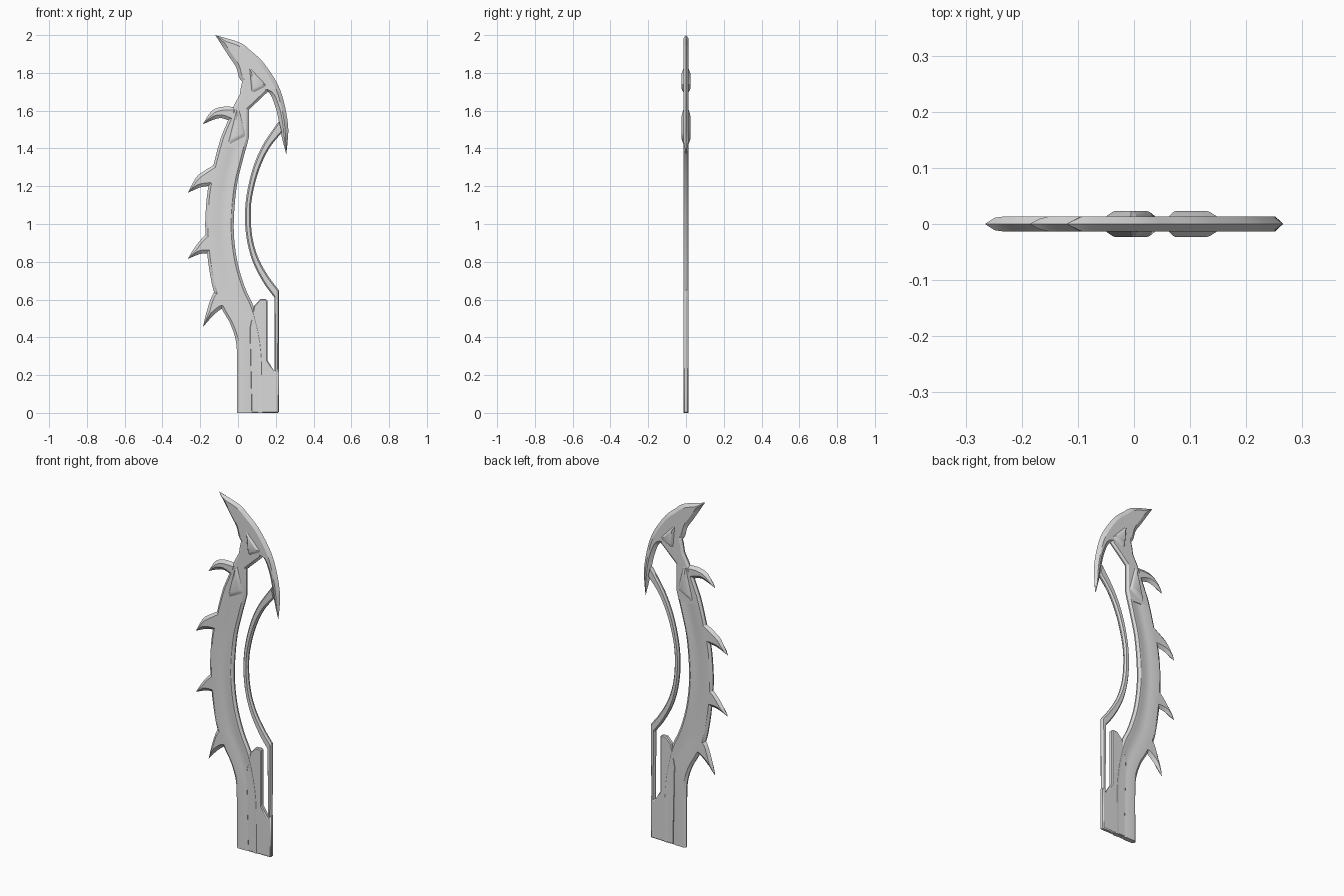
import bpy, bmesh
from mathutils import Vector

if "Cube" in bpy.data.objects:
    bpy.data.objects.remove(bpy.data.objects["Cube"])

T = 0.0135  # half thickness of the metal

steel = bpy.data.materials.new("grey_steel")
steel.diffuse_color = (0.7, 0.7, 0.7, 1)
steel.use_nodes = True
steel.node_tree.nodes["Principled BSDF"].inputs["Base Color"].default_value = steel.diffuse_color


def finish(name, bm):
    bmesh.ops.remove_doubles(bm, verts=bm.verts, dist=0.0004)
    bmesh.ops.recalc_face_normals(bm, faces=bm.faces)
    me = bpy.data.meshes.new(name)
    bm.to_mesh(me)
    bm.free()
    me.materials.append(steel)
    ob = bpy.data.objects.new(name, me)
    bpy.context.collection.objects.link(ob)
    bpy.context.view_layer.objects.active = ob
    ob.select_set(True)
    bpy.ops.object.shade_smooth_by_angle(angle=0.45)
    ob.select_set(False)
    return ob


def smooth(pts, steps):
    """Catmull-Rom interpolation through a rail."""
    p = [Vector(q) for q in pts]
    p = [2 * p[0] - p[1]] + p + [2 * p[-1] - p[-2]]
    out = []
    for i in range(1, len(p) - 2):
        a, b, c, d = p[i - 1:i + 3]
        for s in range(steps):
            t = s / steps
            out.append(0.5 * (2 * b + (c - a) * t + (2 * a - 5 * b + 4 * c - d) * t * t
                              + (3 * b - a - 3 * c + d) * t ** 3))
    return out + [p[-2]]


def strip(name, left, right, steps=1, edge=0.0, chamfer=0.014, fuller=0.0):
    """Loft a chamfered cross-section between two rails in the xz plane."""
    bm = bmesh.new()
    rows = []
    for a, b in zip(smooth(left, steps), smooth(right, steps)):
        w = (b - a).length
        k = min(1, w / 0.025)
        f = min(0.4, chamfer / max(w, 1e-5))
        half = [(0, edge), (f, T)]
        if fuller:
            half += [(0.42, T), (0.50, T - fuller), (0.76, T - fuller), (0.84, T)]
        half += [(1 - f, T), (1, edge)]
        sec = half + [(u, -y) for u, y in reversed(half)]
        ring = []
        for u, y in sec:
            q = a.lerp(b, u)
            ring.append(bm.verts.new((q.x, -y * k, q.y)))
        rows.append(ring)
    n = len(rows[0])
    for r0, r1 in zip(rows, rows[1:]):
        for i in range(n):
            j = (i + 1) % n
            bm.faces.new((r0[i], r0[j], r1[j], r1[i]))
    bm.faces.new(rows[0])
    bm.faces.new(rows[-1])
    bmesh.ops.dissolve_degenerate(bm, dist=0.0002, edges=bm.edges)
    return finish(name, bm)


def loft(name, pts, levels):
    """Stack scaled copies of an outline through the thickness."""
    c = sum((Vector(p) for p in pts), Vector((0, 0))) / len(pts)
    bm = bmesh.new()
    rings = []
    for y, s in levels:
        qs = [c + (Vector(p) - c) * s for p in pts]
        rings.append([bm.verts.new((q.x, y, q.y)) for q in qs])
    for r0, r1 in zip(rings, rings[1:]):
        for i in range(len(pts)):
            j = (i + 1) % len(pts)
            bm.faces.new((r0[i], r0[j], r1[j], r1[i]))
    bm.faces.new(rings[0])
    bm.faces.new(rings[-1])
    return finish(name, bm)


# curved blade with a shallow fuller on both faces
strip("blade",
      [(-.005, 0), (-.005, .15), (-.005, .28), (-.011, .38), (-.04, .47), (-.085, .55), (-.13, .65),
       (-.158, .80), (-.172, .95), (-.172, 1.05), (-.16, 1.18), (-.13, 1.31), (-.105, 1.41)],
      [(.14, 0), (.14, .15), (.138, .28), (.128, .38), (.108, .48), (.08, .57), (.037, .664),
       (.0, .785), (-.02, .92), (-.021, 1.05), (-.005, 1.21), (.026, 1.34), (.045, 1.41)],
      steps=4, edge=.004, fuller=.003)

# neck joining blade and hook
strip("neck",
      [(-.106, 1.405), (-.09, 1.46), (-.046, 1.565), (-.02, 1.63), (.009, 1.685), (.016, 1.73), (.03, 1.78)],
      [(.044, 1.405), (.058, 1.46), (.058, 1.56), (.058, 1.605), (.105, 1.65), (.158, 1.70), (.17, 1.75)],
      edge=.004)

# base plate with the upright tab beside the slot
base = loft("base_plate",
            [(.07, 0), (.216, 0), (.216, .24), (.193, .22), (.155, .28), (.155, .595), (.148, .602),
             (.118, .602), (.085, .567), (.06, .45)],
            [(-.0125, 1), (.0125, 1)])
bev = base.modifiers.new("edge_chamfer", 'BEVEL')
bev.width = .005
bev.segments = 1
bev.limit_method = 'ANGLE'
bev.angle_limit = 0.9

# thin guard: straight post, then the bowed bar
strip("guard_post", [(.193, .18), (.193, .61)], [(.216, .18), (.216, .65)], edge=.004, chamfer=.007)
strip("guard_bow",
      [(.193, .61), (.138, .685), (.082, .79), (.05, .90), (.037, 1.02), (.045, 1.15), (.08, 1.30),
       (.135, 1.425), (.217, 1.545)],
      [(.216, .65), (.163, .72), (.112, .81), (.08, .91), (.068, 1.02), (.074, 1.14), (.111, 1.285),
       (.165, 1.40), (.232, 1.485)],
      steps=4, edge=.004, chamfer=.008)

# crescent hook at the top
strip("hook",
      [(-.12, 2.0), (-.053, 1.895), (-.01, 1.83), (.012, 1.765), (.075, 1.715), (.158, 1.70),
       (.195, 1.63), (.216, 1.545), (.227, 1.48), (.255, 1.37)],
      [(-.119, 2.0), (.01, 1.96), (.07, 1.915), (.13, 1.86), (.19, 1.775), (.225, 1.705),
       (.247, 1.63), (.262, 1.55), (.266, 1.48), (.256, 1.37)],
      steps=4, chamfer=.02)

# barbs along the back edge: upper rail, lower rail, tip first
barbs = [
    ([(-.185, 1.53), (-.14, 1.598), (-.085, 1.62), (-.02, 1.62)],
     [(-.184, 1.529), (-.127, 1.553), (-.085, 1.56), (-.03, 1.54)]),
    ([(-.265, 1.167), (-.222, 1.246), (-.18, 1.28), (-.115, 1.32)],
     [(-.264, 1.166), (-.205, 1.192), (-.165, 1.2), (-.13, 1.2)]),
    ([(-.265, .817), (-.222, .886), (-.175, .94), (-.14, .965)],
     [(-.264, .816), (-.205, .84), (-.165, .845), (-.13, .84)]),
    ([(-.185, .458), (-.162, .55), (-.13, .635), (-.09, .66)],
     [(-.184, .457), (-.132, .515), (-.088, .55), (-.06, .55)]),
]
for i, (up, low) in enumerate(barbs):
    strip(f"barb_{i + 1}", up, low, steps=3, chamfer=.018)

# raised three-sided ornaments, on both faces
ornaments = {
    "hook_ornament": [(.06, 1.825), (.07, 1.82), (.15, 1.735), (.145, 1.725), (.085, 1.695), (.072, 1.70)],
    "neck_ornament": [(-.006, 1.612), (.005, 1.612), (.04, 1.475), (.036, 1.462), (-.045, 1.42), (-.052, 1.43)],
}
for name, pts in ornaments.items():
    loft(name, pts, [(-.023, .62), (-.0215, .72), (-.012, 1), (.012, 1), (.0215, .72), (.023, .62)])
